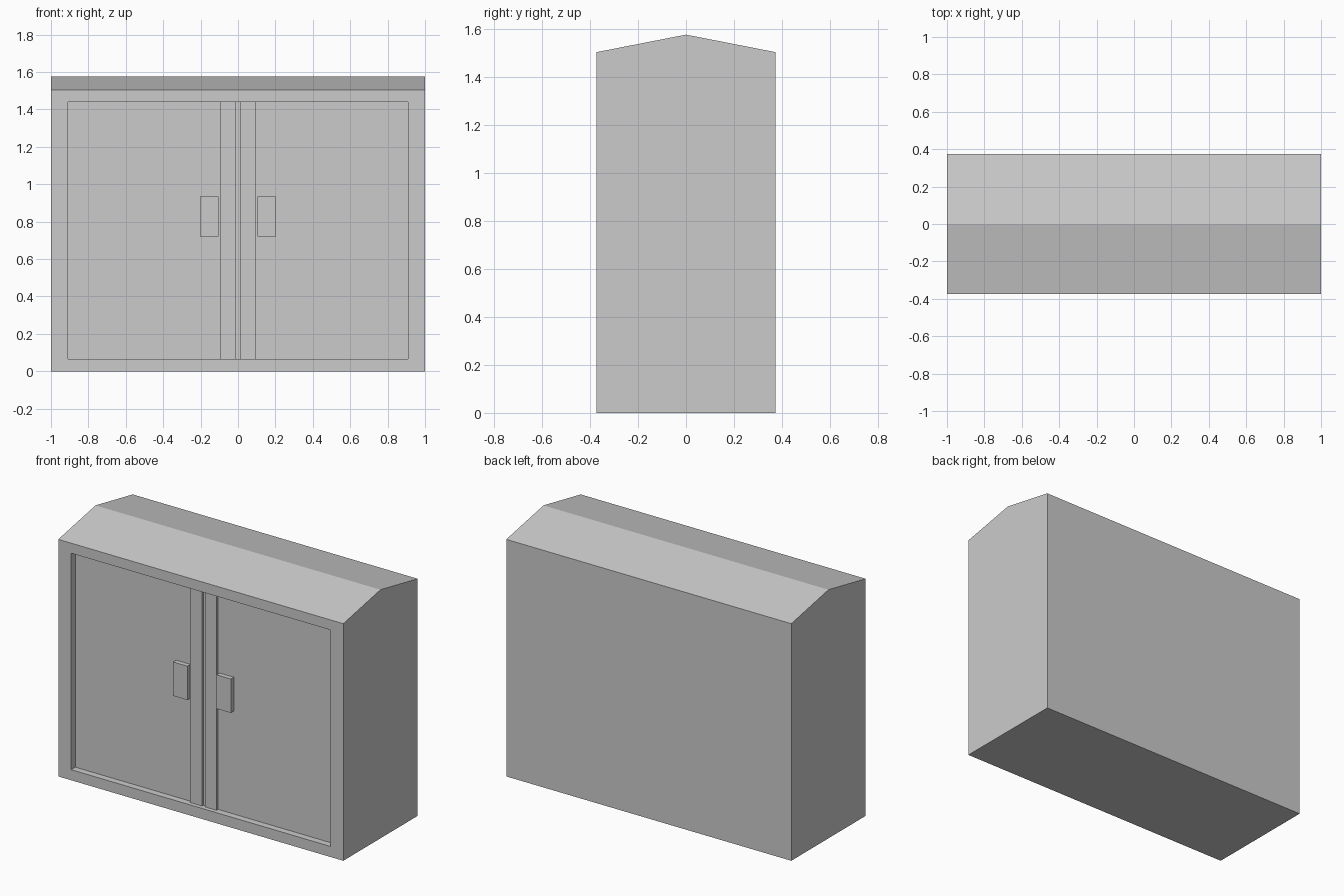
import bpy
import bmesh

cube = bpy.data.objects.get("Cube")
if cube:
    bpy.data.objects.remove(cube, do_unlink=True)

# Single plain grey finish
grey = bpy.data.materials.new("light grey")
grey.use_nodes = True
colour = (0.6, 0.6, 0.6, 1)
grey.diffuse_color = colour
grey.node_tree.nodes["Principled BSDF"].inputs["Base Color"].default_value = colour

HALF_DEPTH, EAVES, RIDGE = 0.373, 1.504, 1.577
OPEN_X, OPEN_LOW, OPEN_HIGH = 0.91, 0.067, 1.44
DOOR_Y = -HALF_DEPTH + 0.042


def add_object(name, bm):
    bmesh.ops.recalc_face_normals(bm, faces=bm.faces)
    mesh = bpy.data.meshes.new(name)
    bm.to_mesh(mesh)
    bm.free()
    mesh.materials.append(grey)
    obj = bpy.data.objects.new(name, mesh)
    bpy.context.collection.objects.link(obj)
    return obj


def add_box(name, low, high):
    bm = bmesh.new()
    bmesh.ops.create_cube(bm, size=1)
    for v in bm.verts:
        v.co = [h if c > 0 else l for c, l, h in zip(v.co, low, high)]
    return add_object(name, bm)


# Cabinet body: gabled side profile extruded across the width
bm = bmesh.new()
profile = [(-HALF_DEPTH, 0), (HALF_DEPTH, 0), (HALF_DEPTH, EAVES),
           (0, RIDGE), (-HALF_DEPTH, EAVES)]
side = bm.faces.new([bm.verts.new((-1, y, z)) for y, z in profile])
ext = bmesh.ops.extrude_face_region(bm, geom=[side], use_keep_orig=True)
for v in ext["geom"]:
    if isinstance(v, bmesh.types.BMVert):
        v.co.x = 1
bmesh.ops.recalc_face_normals(bm, faces=bm.faces)

# Door opening: inset the front face, then sink it to the door plane
front = next(f for f in bm.faces if f.normal.y < -0.99)
bmesh.ops.inset_individual(bm, faces=[front], thickness=0.05)
inner = list(front.verts)
for v in inner:
    v.co.x = OPEN_X if v.co.x > 0 else -OPEN_X
    v.co.z = OPEN_HIGH if v.co.z > EAVES / 2 else OPEN_LOW
walls = bmesh.ops.extrude_face_region(bm, geom=[front])
for v in walls["geom"]:
    if isinstance(v, bmesh.types.BMVert):
        v.co.y = DOOR_Y
if front.is_valid:
    bm.faces.remove(front)
add_object("cabinet_body", bm)

# Meeting strips and handles, one pair per door
for label, sign in (("left", 1), ("right", -1)):
    def span(a, b):
        return sorted((sign * a, sign * b))

    x0, x1 = span(0.01, 0.093)
    add_box(label + "_door_strip", (x0, DOOR_Y - 0.015, OPEN_LOW), (x1, DOOR_Y, OPEN_HIGH))
    x0, x1 = span(0.103, 0.202)
    add_box(label + "_door_handle", (x0, DOOR_Y - 0.03, 0.72), (x1, DOOR_Y, 0.935))
